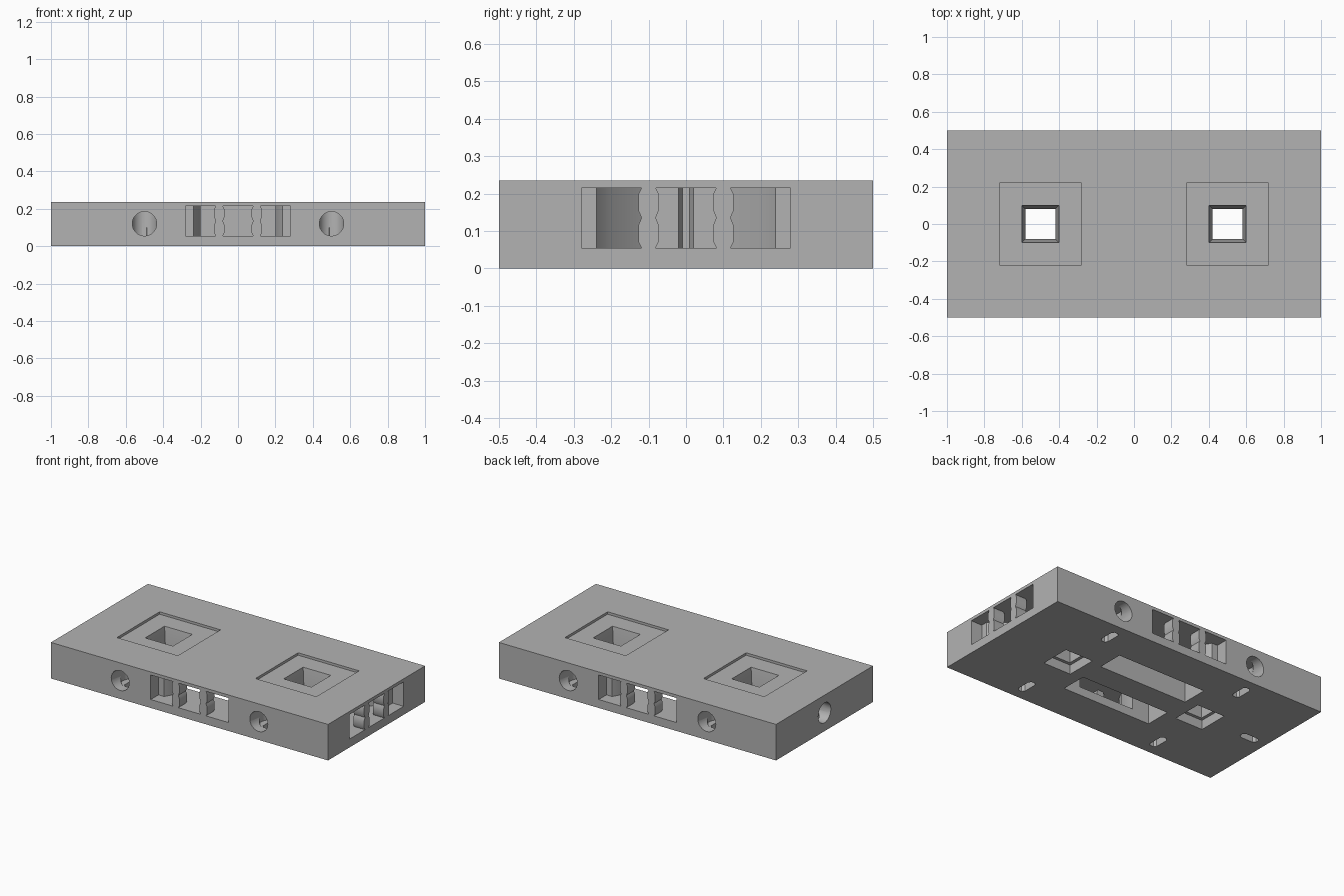
import bpy, bmesh
from math import pi, cos, sin
from mathutils import Matrix, Vector

cube = bpy.data.objects.get("Cube")
if cube:
    bpy.data.objects.remove(cube, do_unlink=True)

HEIGHT = 0.235
FLOOR, CEILING = 0.055, 0.215      # inside height of the clip sockets
MID = (FLOOR + CEILING) / 2

stone = bpy.data.materials.new("stone grey")
stone.use_nodes = True
grey = (0.45, 0.45, 0.45, 1)
stone.diffuse_color = grey
stone.node_tree.nodes["Principled BSDF"].inputs["Base Color"].default_value = grey


def loft(name, bottom, top, place=Matrix()):
    """Closed solid between two matching loops of 3D points."""
    bm = bmesh.new()
    low = [bm.verts.new(place @ Vector(p)) for p in bottom]
    high = [bm.verts.new(place @ Vector(p)) for p in top]
    bm.faces.new(low)
    bm.faces.new(high)
    n = len(low)
    for i in range(n):
        j = (i + 1) % n
        bm.faces.new((low[i], low[j], high[j], high[i]))
    bmesh.ops.recalc_face_normals(bm, faces=bm.faces)
    mesh = bpy.data.meshes.new(name)
    bm.to_mesh(mesh)
    bm.free()
    mesh.materials.append(stone)
    obj = bpy.data.objects.new(name, mesh)
    bpy.context.collection.objects.link(obj)
    return obj


def upright(name, pts, z0, z1, place=Matrix()):
    return loft(name, [(x, y, z0) for x, y in pts], [(x, y, z1) for x, y in pts], place)


def inward(name, pts, d0, d1, place):
    return loft(name, [(x, d0, z) for x, z in pts], [(x, d1, z) for x, z in pts], place)


def rect(cx, cy, hx, hy):
    return [(cx - hx, cy - hy), (cx + hx, cy - hy), (cx + hx, cy + hy), (cx - hx, cy + hy)]


def circle(cx, cy, r, n=32):
    return [(cx + r * cos(2 * pi * i / n), cy + r * sin(2 * pi * i / n)) for i in range(n)]


def cut(cutter):
    """Subtract the cutter from the base, then drop it."""
    mod = base.modifiers.new("cut", "BOOLEAN")
    mod.operation, mod.solver, mod.object = "DIFFERENCE", "EXACT", cutter
    bpy.context.view_layer.objects.active = base
    bpy.ops.object.modifier_apply(modifier=mod.name)
    bpy.data.objects.remove(cutter, do_unlink=True)


def edge_frame(turn, distance):
    """Frame on one edge of the base: x along the edge, y inward."""
    return Matrix.Rotation(turn, 4, "Z") @ Matrix.Translation((0, -distance, 0))


def wavy(x, side):
    """Scalloped pillar edge, deepest at top, middle and bottom."""
    h = CEILING - FLOOR
    steps = [(0, 1), (.1, -1), (.38, -1), (.5, 1), (.62, -1), (.9, -1), (1, 1)]
    return [(x + side * s * 0.004, FLOOR + t * h) for t, s in steps]


def clip_socket(place, chamber):
    """Three openings between scalloped pillars, with a chamber behind."""
    for side in (-1, 1):
        inner = wavy(side * 0.123, -side)
        cut(inward("outer_opening", inner + [(side * 0.28, CEILING), (side * 0.28, FLOOR)],
                   -0.05, 0.08, place))
    cut(inward("middle_opening", wavy(0.077, 1) + wavy(-0.077, -1)[::-1], -0.05, 0.085, place))
    outline = chamber + [(-x, d) for x, d in reversed(chamber)]
    cut(upright("chamber", outline, FLOOR, CEILING, place))


def magnet_socket(place, x):
    """Round hole into an upright chamber, with a push-out slot below."""
    cut(inward("magnet_hole", circle(x, 0.12, 0.065), -0.05, 0.12, place))
    cut(upright("magnet_chamber", circle(x, 0.12, 0.0655), FLOOR, 0.185, place))
    slot = rect(x, 0.125, 0.025, 0.045)
    tips = [(x - 0.012, 0.185), (x + 0.012, 0.185), (x + 0.012, 0.065), (x - 0.012, 0.065)]
    outline = [slot[0], slot[3], tips[0], tips[1], slot[2], slot[1], tips[2], tips[3]]
    cut(upright("push_slot", outline, -0.05, 0.1, place))


# Slab
base = upright("base_slab", rect(0, 0, 1, 0.5), 0, HEIGHT)

# Two long pockets in the underside
for side in (-1, 1):
    cut(upright("under_pocket", rect(0, side * 0.165, 0.32, 0.085), -0.05, CEILING))

# Clip sockets on front, back and one end
through = [(0.24, 0.078), (0.2, 0.15), (0.2, 0.3)]
blind = [(0.24, 0.078), (0.2, 0.14), (0.1, 0.22), (0.02, 0.22), (0.01, 0.25)]
front, back = edge_frame(0, 0.5), edge_frame(pi, 0.5)
clip_socket(front, through)
clip_socket(back, through)
clip_socket(edge_frame(pi / 2, 1), blind)

# Magnet sockets on the long edges and the other end
for place in (front, back):
    for x in (-0.5, 0.5):
        magnet_socket(place, x)
magnet_socket(edge_frame(-pi / 2, 1), 0)

# Shallow square recesses with funnel-shaped holes through the slab
for x in (-0.5, 0.5):
    cut(upright("top_recess", rect(x, 0, 0.22, 0.22), 0.219, 0.3))
    cut(loft("funnel", [(a, b, 0.1) for a, b in rect(x, 0, 0.08, 0.08)],
             [(a, b, 0.219) for a, b in rect(x, 0, 0.1, 0.1)]))
    cut(upright("through_hole", rect(x, 0, 0.08, 0.08), -0.05, 0.15))
    cut(upright("under_step", rect(x, 0, 0.1, 0.1), -0.05, 0.06))

base.select_set(True)
bpy.context.view_layer.objects.active = base
bpy.ops.object.shade_smooth_by_angle(angle=pi / 6)
